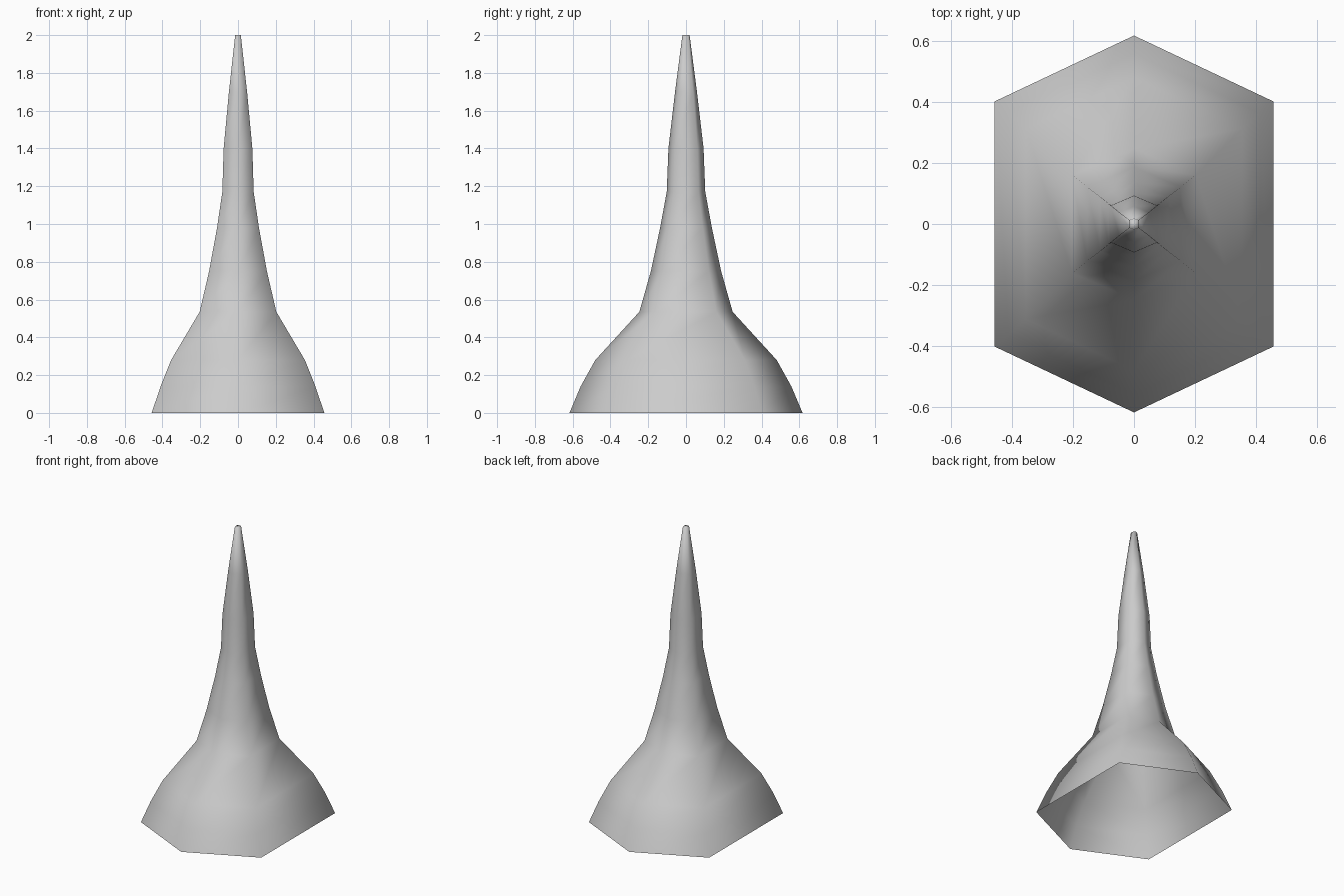
import bpy, bmesh

if "Cube" in bpy.data.objects:
    bpy.data.objects.remove(bpy.data.objects["Cube"])

# Ring profile: height, half width in x, half depth in y
RINGS = [
    (0.00, 0.457, 0.617), (0.14, 0.410, 0.558), (0.28, 0.354, 0.480),
    (0.535, 0.203, 0.247), (0.75, 0.153, 0.186), (0.98, 0.111, 0.137),
    (1.17, 0.083, 0.102), (1.40, 0.076, 0.093), (1.70, 0.048, 0.058),
    (2.00, 0.015, 0.019),
]
CORNER = 0.65  # depth of the side corners relative to the front and back points

grey = bpy.data.materials.new("light_grey")
grey.diffuse_color = (0.6, 0.6, 0.6, 1)
grey.use_nodes = True
grey.node_tree.nodes["Principled BSDF"].inputs["Base Color"].default_value = grey.diffuse_color

# Flared six-sided spire, open underneath and capped at the tip
bm = bmesh.new()
loops = []
for z, w, d in RINGS:
    c = d * CORNER
    outline = [(0, -d), (w, -c), (w, c), (0, d), (-w, c), (-w, -c)]
    loops.append([bm.verts.new((x, y, z)) for x, y in outline])
for low, high in zip(loops, loops[1:]):
    for i in range(6):
        j = (i + 1) % 6
        bm.faces.new((low[i], low[j], high[j], high[i]))
bm.faces.new(loops[-1])
for f in bm.faces:
    f.smooth = True

mesh = bpy.data.meshes.new("spire")
bm.to_mesh(mesh)
bm.free()
mesh.materials.append(grey)
spire = bpy.data.objects.new("spire", mesh)
bpy.context.collection.objects.link(spire)
